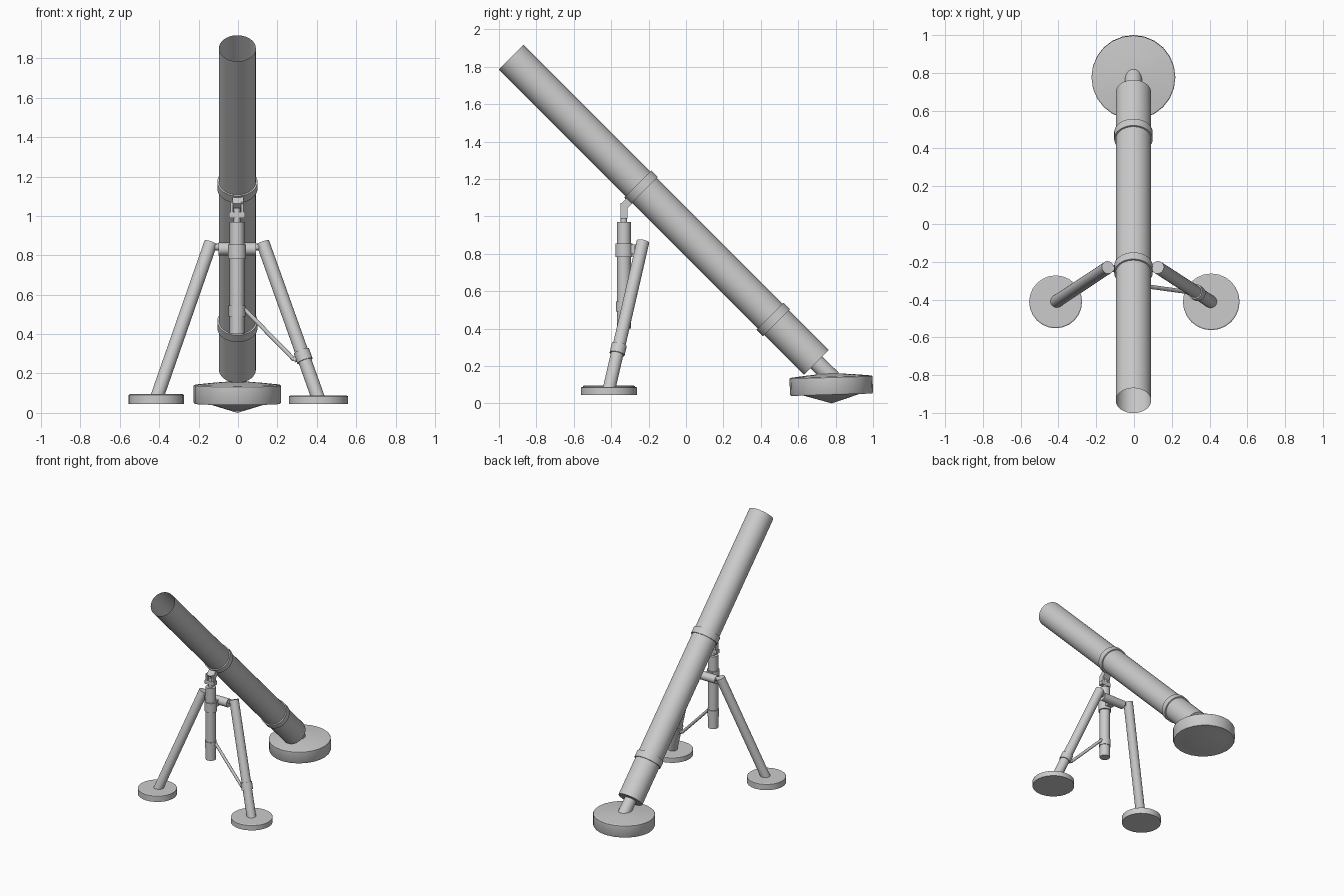
import bpy, bmesh
from math import cos, sin, pi, radians
from mathutils import Vector, Matrix

if "Cube" in bpy.data.objects:
    bpy.data.objects.remove(bpy.data.objects["Cube"])


def lathe(name, profile, origin, direction=(0, 0, 1), sides=32, smooth=True):
    """Revolve (radius, height) points around an axis; radius 0 closes an end."""
    bm = bmesh.new()
    rings = []
    for r, h in profile:
        if r == 0:
            rings.append([bm.verts.new((0, 0, h))] * sides)
        else:
            rings.append([bm.verts.new((r * cos(2 * pi * i / sides), r * sin(2 * pi * i / sides), h))
                          for i in range(sides)])
    for a, b in zip(rings, rings[1:]):
        for i in range(sides):
            j = (i + 1) % sides
            bm.faces.new(list(dict.fromkeys([a[i], a[j], b[j], b[i]])))
    rot = Vector((0, 0, 1)).rotation_difference(Vector(direction)).to_matrix().to_4x4()
    bm.transform(Matrix.Translation(origin) @ rot)
    return finish(name, bm, smooth)


def finish(name, bm, smooth):
    me = bpy.data.meshes.new(name)
    bm.to_mesh(me)
    bm.free()
    ob = bpy.data.objects.new(name, me)
    bpy.context.collection.objects.link(ob)
    if smooth:
        bpy.ops.object.select_all(action='DESELECT')
        ob.select_set(True)
        bpy.context.view_layer.objects.active = ob
        bpy.ops.object.shade_smooth_by_angle(angle=radians(32))
    return ob


def rod(name, a, b, r, sides=24):
    a, b = Vector(a), Vector(b)
    n = (b - a).length
    return lathe(name, [(0, 0), (r, 0), (r, n), (0, n)], a, b - a, sides)


def box(name, centre, size, tilt=0):
    bm = bmesh.new()
    bmesh.ops.create_cube(bm, size=1)
    bm.transform(Matrix.Translation(centre) @ Matrix.Rotation(radians(tilt), 4, 'X')
                 @ Matrix.Diagonal((*size, 1)))
    return finish(name, bm, False)


# Barrel: open at the muzzle, closed at the breech, with two raised bands
BREECH = Vector((-0.003, 0.697, 0.219))
UP = Vector((0, -1, 1)).normalized()
lathe("barrel", [(0, 0), (0.0935, 0), (0.0935, 2.308)], BREECH, UP, 40)
for name, s in (("lower_band", 0.325), ("upper_band", 1.325)):
    lathe(name, [(0.0935, -0.025), (0.102, -0.025), (0.102, 0.025), (0.0935, 0.025)],
          BREECH + UP * s, UP, 40)

# Breech spigot with ball end
ball = [(0.046 * sin(i * pi / 16), -0.046 * cos(i * pi / 16)) for i in range(9)]
ball[0] = (0, -0.046)
lathe("breech_spigot", ball + [(0.044, 0.13), (0, 0.13)], BREECH - UP * 0.118, UP, 24)

# Base plate: slightly tilted disc with a shallow cone above and below
lathe("base_plate", [(0, -0.05), (0.15, -0.004), (0.217, -0.004), (0.222, 0.004),
                     (0.222, 0.088), (0.216, 0.093), (0.13, 0.102), (0, 0.113)],
      (-0.003, 0.778, 0.05), (0, -0.03, 1), 24)

# Bipod legs and round feet
for side, top_x, foot_x, foot_r, foot_top in (("left", -0.138, -0.415, 0.14, 0.095),
                                              ("right", 0.126, 0.409, 0.15, 0.088)):
    rod(side + "_leg", (top_x, -0.23, 0.864), (foot_x, -0.413, 0.07), 0.034)
    lathe(side + "_foot", [(0, 0.045), (foot_r, 0.045), (foot_r, foot_top - 0.004),
                           (foot_r - 0.006, foot_top), (0, foot_top)],
          (foot_x, -0.412, 0), sides=24)

# Cross bar, hinge pins and link to the post
X, Y = -0.005, -0.332
rod("cross_bar", (-0.1, -0.245, 0.832), (0.092, -0.245, 0.832), 0.032)
rod("hinge_pin", (-0.14, -0.238, 0.842), (0.13, -0.238, 0.842), 0.017, 16)
box("cross_bar_link", (X, -0.29, 0.825), (0.05, 0.08, 0.05))

# Elevating post with collars
rod("elevating_post", (X, Y, 0.40), (X, Y, 0.97), 0.037)
rod("upper_collar", (X, Y, 0.782), (X, Y, 0.855), 0.046)
rod("lower_collar", (X, Y, 0.49), (X, Y, 0.545), 0.042)
rod("elevating_screw", (X, Y, 0.96), (X, Y, 1.04), 0.017, 16)

# Yoke joining the post to the barrel
box("yoke_base", (X, Y, 1.004), (0.08, 0.037, 0.03))
for s in (-1, 1):
    box("yoke_cheek", (X + s * 0.027, Y, 1.04), (0.014, 0.037, 0.06))
box("barrel_bracket", (0, -0.295, 1.09), (0.058, 0.12, 0.042), 45)

# Levelling brace from the post to the right leg
joint = Vector((0.285, -0.36, 0.27))
rod("levelling_brace", (0.03, -0.325, 0.53), joint, 0.011, 12)
leg = (Vector((0.409, -0.413, 0.07)) - Vector((0.126, -0.23, 0.864))).normalized()
clamp = Vector((0.126, -0.23, 0.864)) + leg * 0.625
rod("leg_clamp", clamp - leg * 0.027, clamp + leg * 0.027, 0.041)
rod("brace_joint", joint, clamp, 0.015, 12)
